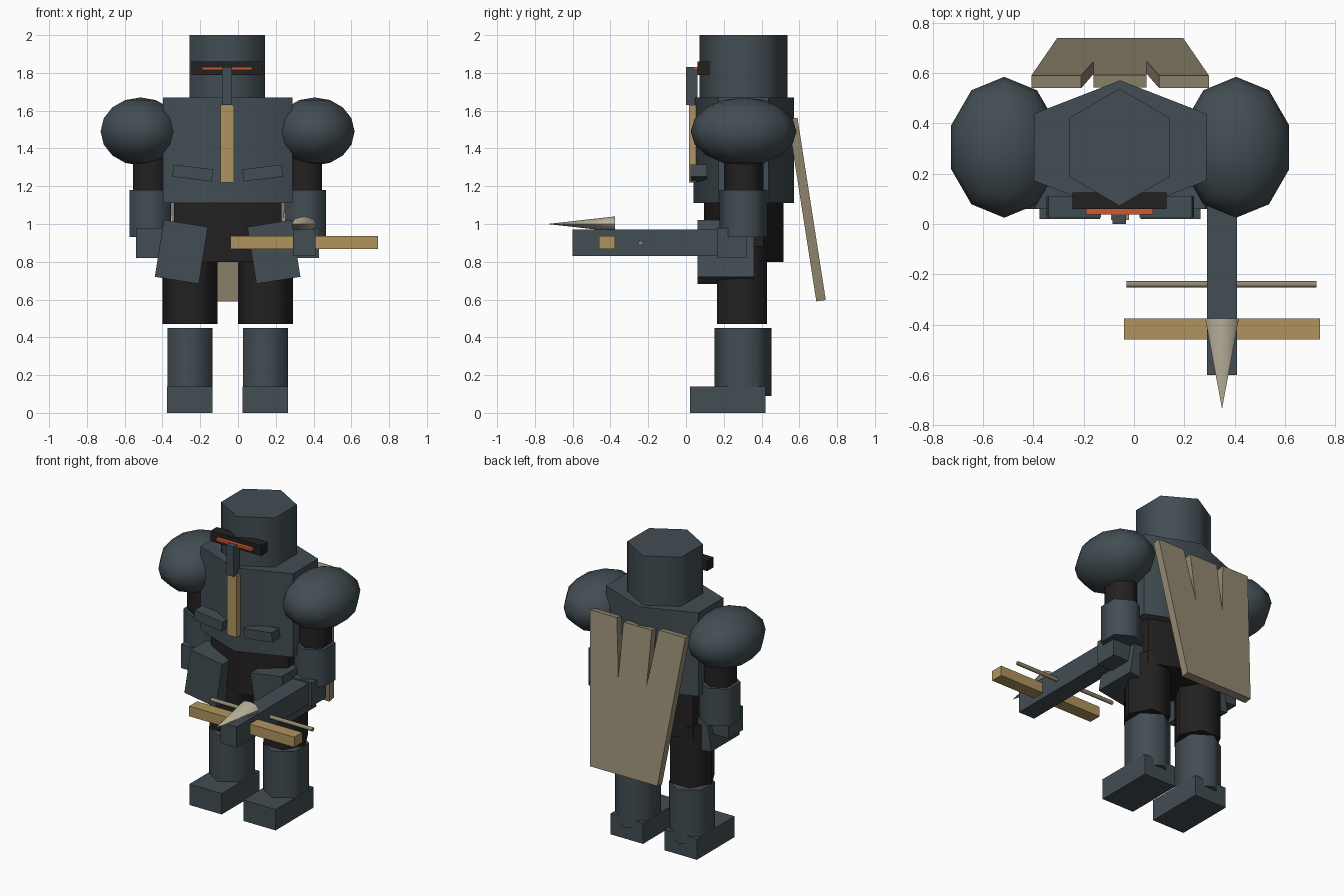
import bpy, bmesh, math
from mathutils import Matrix, Vector

if "Cube" in bpy.data.objects:
    bpy.data.objects.remove(bpy.data.objects["Cube"])

CX, CY = -0.055, 0.305   # body axis


def mat(name, rgb):
    m = bpy.data.materials.new(name)
    lin = [((c / 255 + 0.055) / 1.055) ** 2.4 for c in rgb]
    m.diffuse_color = (*lin, 1)
    m.use_nodes = True
    m.node_tree.nodes["Principled BSDF"].inputs["Base Color"].default_value = m.diffuse_color
    return m


STEEL = mat("dark_steel", (66, 77, 83))
CLOTH = mat("black_cloth", (35, 32, 32))
GOLD = mat("gold", (176, 148, 94))
CAPE = mat("cape_tan", (148, 138, 114))
BONE = mat("pale_bone", (190, 183, 160))
GLOW = mat("red_glow", (212, 88, 48))


def finish(name, bm, material, smooth=None):
    bmesh.ops.recalc_face_normals(bm, faces=bm.faces[:])
    me = bpy.data.meshes.new(name)
    bm.to_mesh(me)
    bm.free()
    me.materials.append(material)
    ob = bpy.data.objects.new(name, me)
    bpy.context.collection.objects.link(ob)
    if smooth:
        for o in bpy.context.selected_objects:
            o.select_set(False)
        ob.select_set(True)
        bpy.context.view_layer.objects.active = ob
        bpy.ops.object.shade_smooth_by_angle(angle=math.radians(smooth))
    return ob


def box(name, x, y, z, material, tilt=0):
    """Box from (min, max) ranges, optionally tilted about its own y axis."""
    bm = bmesh.new()
    mid = Vector([(a + b) / 2 for a, b in (x, y, z)])
    size = [b - a for a, b in (x, y, z)]
    m = (Matrix.Translation(mid) @ Matrix.Rotation(math.radians(tilt), 4, 'Y')
         @ Matrix.Diagonal((*size, 1)))
    bmesh.ops.create_cube(bm, size=1, matrix=m)
    return finish(name, bm, material)


def prism(name, x, y, hx, hy, z0, z1, material, sides=6, point_y=True):
    """Upright six-sided prism with half extents hx, hy."""
    bm = bmesh.new()
    off = math.pi / 2 if point_y else 0
    pts = [(math.cos(off + i * math.tau / sides), math.sin(off + i * math.tau / sides))
           for i in range(sides)]
    mx, my = max(p[0] for p in pts), max(p[1] for p in pts)
    low = bm.faces.new([bm.verts.new((x + p[0] / mx * hx, y + p[1] / my * hy, z0)) for p in pts])
    ext = bmesh.ops.extrude_face_region(bm, geom=[low], use_keep_orig=True)
    for v in ext["geom"]:
        if isinstance(v, bmesh.types.BMVert):
            v.co.z = z1
    return finish(name, bm, material, 65)


# Head, visor and chest
prism("helmet", CX - 0.003, CY, 0.2, 0.233, 1.6, 2.0, STEEL)
box("visor", (-0.245, 0.13), (0.06, 0.125), (1.79, 1.86), CLOTH)
box("eye_slit", (-0.19, 0.075), (0.037, 0.062), (1.815, 1.832), GLOW)
box("nose_guard", (-0.085, -0.032), (0.0, 0.06), (1.63, 1.83), STEEL)
prism("breastplate", CX, CY, 0.343, 0.266, 1.11, 1.67, STEEL)
box("chest_strip", (-0.092, -0.02), (0.015, 0.06), (1.22, 1.63), GOLD)
prism("waist", CX, CY, 0.285, 0.21, 0.80, 1.15, CLOTH)

# Paired body parts
for s, side in ((-1, "left"), (1, "right")):
    def span(c, h):
        return (CX + s * c - h, CX + s * c + h)

    bm = bmesh.new()
    bmesh.ops.create_uvsphere(bm, u_segments=10, v_segments=8, radius=1,
                              matrix=Matrix.Translation((CX + s * 0.461, CY, 1.49))
                              @ Matrix.Diagonal((0.222, 0.28, 0.18, 1)))
    finish(side + "_shoulder", bm, STEEL, 65)
    prism(side + "_upper_arm", CX + s * 0.41, CY, 0.091, 0.105, 1.12, 1.45, CLOTH)
    prism(side + "_forearm", CX + s * 0.41, CY, 0.11, 0.127, 0.93, 1.18, STEEL)
    box(side + "_hand", span(0.41, 0.075), (0.165, 0.32), (0.82, 0.98), STEEL)
    box(side + "_rib_plate", span(0.185, 0.105), (0.025, 0.11), (1.238, 1.302), STEEL, -s * 7)
    box(side + "_hip_plate", span(0.245, 0.118), (0.06, 0.36), (0.70, 1.005), STEEL, -s * 9)
    prism(side + "_thigh", CX + s * 0.2, 0.297, 0.146, 0.132, 0.47, 0.88, CLOTH, point_y=False)
    prism(side + "_shin", CX + s * 0.2, 0.301, 0.119, 0.151, 0.09, 0.45, STEEL)
    box(side + "_boot", span(0.2, 0.12), (0.02, 0.42), (0, 0.14), STEEL)

# Cape: tapered slab with two slits from its top edge
bm = bmesh.new()
outline = [(-0.25, 0), (0.25, 0), (0.353, 1), (0.155, 1), (0.105, 0.62), (0.105, 0.985),
           (-0.105, 0.985), (-0.105, 0.62), (-0.155, 1), (-0.353, 1)]
top, bottom = Vector((0, 0.54, 1.555)), Vector((0, 0.69, 0.59))
rows = []
for shift in (Vector((0, 0, 0)), Vector((0, 0.05, 0.008))):
    rows.append([bm.verts.new(bottom.lerp(top, t) + shift + Vector((CX + x, 0, 0)))
                 for x, t in outline])
bm.faces.new(rows[0])
bm.faces.new(rows[1][::-1])
n = len(outline)
for i in range(n):
    j = (i + 1) % n
    bm.faces.new((rows[0][i], rows[0][j], rows[1][j], rows[1][i]))
finish("cape", bm, CAPE)

# Crossbow
box("crossbow_stock", (0.29, 0.41), (-0.6, 0.2), (0.83, 0.97), STEEL)
box("crossbow_limbs", (-0.04, 0.74), (-0.46, -0.375), (0.868, 0.936), GOLD)
bm = bmesh.new()
bmesh.ops.create_cone(bm, cap_ends=True, segments=6, radius1=0.013, radius2=0.013, depth=0.755,
                      matrix=Matrix.Translation((0.348, -0.24, 0.90))
                      @ Matrix.Rotation(math.pi / 2, 4, 'Y'))
finish("bowstring", bm, CAPE, 65)
bm = bmesh.new()
bmesh.ops.create_cone(bm, cap_ends=True, segments=8, radius1=0.067, radius2=0, depth=0.36,
                      matrix=Matrix.Translation((0.35, -0.555, 1.0))
                      @ Matrix.Diagonal((1, 1, 0.6, 1))
                      @ Matrix.Rotation(math.pi / 2, 4, 'X'))
finish("bolt_head", bm, BONE, 65)
